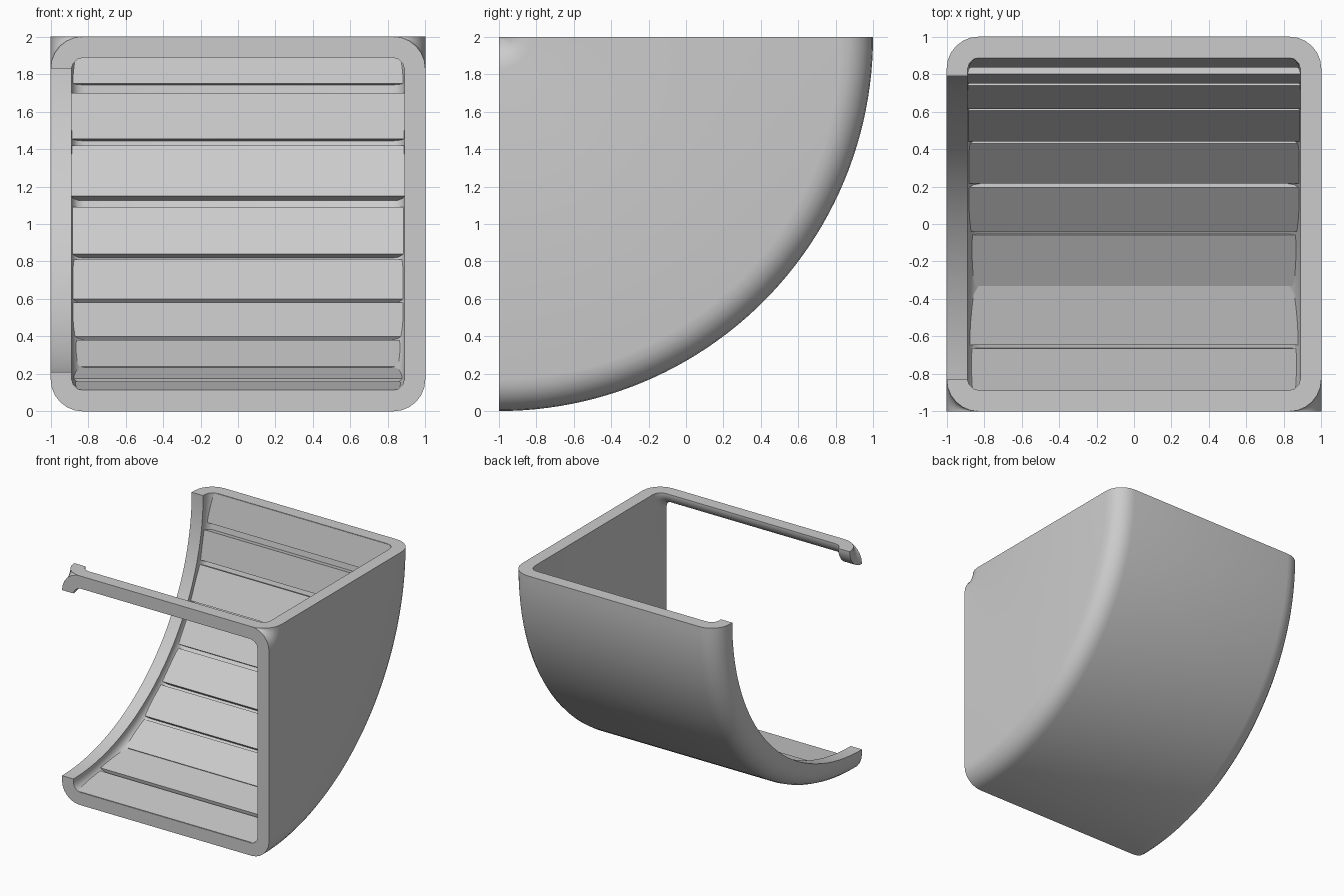
import bpy, bmesh, math
from mathutils import Vector

cube = bpy.data.objects.get("Cube")
if cube:
    bpy.data.objects.remove(cube)

grey = bpy.data.materials.new("light_grey")
GREY = (0.6, 0.6, 0.6, 1)
grey.diffuse_color = GREY
grey.use_nodes = True
grey.node_tree.nodes["Principled BSDF"].inputs["Base Color"].default_value = GREY


def finish(bm, name):
    bmesh.ops.recalc_face_normals(bm, faces=bm.faces)
    mesh = bpy.data.meshes.new(name)
    bm.to_mesh(mesh)
    bm.free()
    obj = bpy.data.objects.new(name, mesh)
    obj.data.materials.append(grey)
    bpy.context.collection.objects.link(obj)
    return obj


def arc(cx, cr, radius, start, end, steps):
    """Points of a corner arc in (x, distance from bend axis)."""
    out = []
    for i in range(steps + 1):
        a = math.radians(start + (end - start) * i / steps)
        out.append((cx + radius * math.cos(a), cr + radius * math.sin(a)))
    return out


# C-shaped wall section: open on the -x side, rounded corners
R, W, F = 0.17, 0.11, 0.07
I = 1 - W - F          # inner fillet centre in x
section = [(-1, 1.79)]
section += arc(-1 + R, 2 - R, R, 180, 90, 6)
section += arc(1 - R, 2 - R, R, 90, 0, 6)
section += arc(1 - R, R, R, 0, -90, 6)
section += arc(-1 + R, R, R, -90, -180, 6)
section += [(-1 + W, 0.17)]
section += arc(-I, W + F, F, -180, -90, 3)[1:]
section += arc(I, W + F, F, -90, 0, 3)
section += arc(I, 2 - W - F, F, 0, 90, 3)
section += arc(-I, 2 - W - F, F, 90, 180, 3)
section += [(-1 + W, 1.79)]

# Sweep the section a quarter turn about the axis y = -1, z = 2
STEPS = 48
bm = bmesh.new()
rings = []
for s in range(STEPS + 1):
    t = math.pi / 2 * s / STEPS
    rings.append([bm.verts.new((x, -1 + r * math.sin(t), 2 - r * math.cos(t)))
                  for x, r in section])
n = len(section)
for a, b in zip(rings, rings[1:]):
    for i in range(n):
        j = (i + 1) % n
        bm.faces.new((a[i], a[j], b[j], b[i]))
bm.faces.new(rings[0])
bm.faces.new(rings[-1][::-1])
bmesh.ops.remove_doubles(bm, verts=bm.verts, dist=0.0005)
shell = finish(bm, "curved_shell")
bpy.ops.object.select_all(action='DESELECT')
shell.select_set(True)
bpy.context.view_layer.objects.active = shell
bpy.ops.object.shade_smooth_by_angle(angle=math.radians(32))

# Flat lining slats inside the bend: (y, z) of upper and lower inner edges
slats = [
    ((0.885, 1.998), (0.835, 1.75)),
    ((0.80, 1.70), (0.75, 1.455)),
    ((0.74, 1.42), (0.615, 1.15)),
    ((0.605, 1.09), (0.44, 0.84)),
    ((0.43, 0.81), (0.215, 0.60)),
    ((0.195, 0.58), (-0.04, 0.40)),
    ((-0.06, 0.38), (-0.33, 0.24)),
    ((-0.332, 0.235), (-0.645, 0.175)),
    ((-0.665, 0.16), (-0.998, 0.115)),
]
for k, (top, low) in enumerate(slats):
    top, low = Vector(top), Vector(low)
    d = (low - top).normalized()
    out = Vector((-d.y, d.x)) * 0.06
    corners = [top, low, low + out, top + out]
    bm = bmesh.new()
    left, right = [[bm.verts.new((x, p.x, p.y)) for p in corners]
                   for x in (-0.888, 0.888)]
    bm.faces.new(left)
    bm.faces.new(right[::-1])
    for i in range(4):
        j = (i + 1) % 4
        bm.faces.new((left[i], left[j], right[j], right[i]))
    finish(bm, f"lining_slat_{k + 1}")
